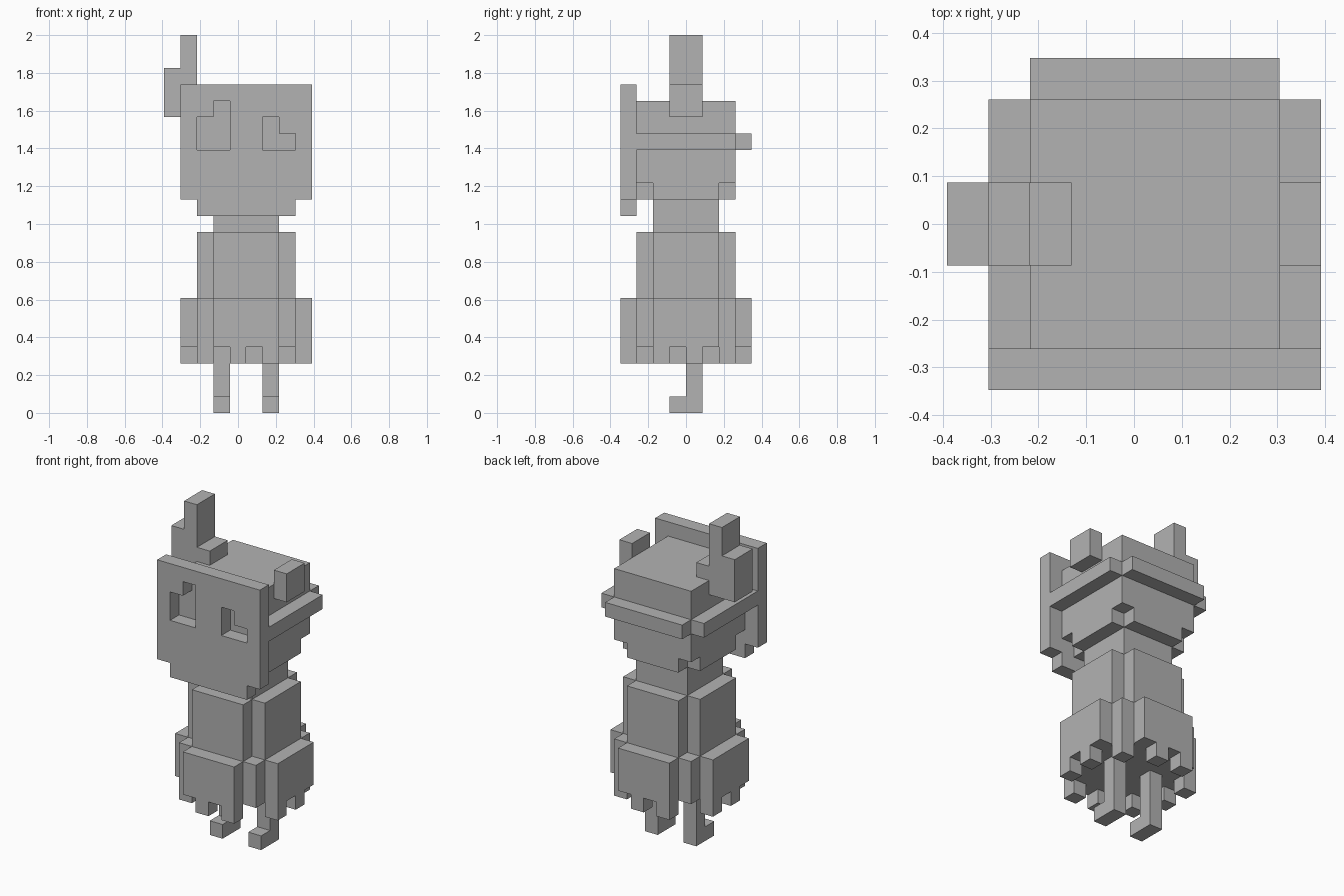
import bpy
import bmesh
from itertools import product
from mathutils import Vector

old = bpy.data.objects.get("Cube")
if old:
    bpy.data.objects.remove(old, do_unlink=True)

UNIT = 2 / 23                      # one block
ORIGIN = Vector((4.5, 4, 0))       # block-grid point that sits at x = y = 0

grey = bpy.data.materials.new("plain_grey")
grey.use_nodes = True
COLOUR = (0.448, 0.448, 0.448, 1)
grey.diffuse_color = COLOUR
grey.node_tree.nodes["Principled BSDF"].inputs["Base Color"].default_value = COLOUR


def cells(boxes):
    """All grid cells inside boxes given as (x range, y range, z range)."""
    return {c for box in boxes for c in product(*(range(*r) for r in box))}


def part(name, boxes, cuts=()):
    """One clean block shell: the boxes joined, with the cuts taken away."""
    solid = cells(boxes) - cells(cuts)
    bm = bmesh.new()
    for cell in solid:
        for axis, side in product(range(3), (0, 1)):
            step = [0, 0, 0]
            step[axis] = 2 * side - 1
            if tuple(c + s for c, s in zip(cell, step)) in solid:
                continue
            u, v = Vector(), Vector()
            u[(axis + 1) % 3] = v[(axis + 2) % 3] = 1
            base = Vector(cell)
            base[axis] += side
            corners = [base, base + u, base + u + v, base + v]
            if not side:
                corners.reverse()
            bm.faces.new([bm.verts.new((p - ORIGIN) * UNIT) for p in corners])
    bmesh.ops.remove_doubles(bm, verts=bm.verts, dist=UNIT / 100)
    bmesh.ops.dissolve_limit(bm, angle_limit=0.01, verts=bm.verts, edges=bm.edges)
    mesh = bpy.data.meshes.new(name)
    bm.to_mesh(mesh)
    bm.free()
    mesh.materials.append(grey)
    obj = bpy.data.objects.new(name, mesh)
    bpy.context.collection.objects.link(obj)
    return obj


def cross(z):
    """Square footprint with its four corner blocks missing."""
    return [((3, 7), (1, 7), z), ((2, 8), (2, 6), z)]


# Legs with forward feet
for side, x in (("right", 3), ("left", 6)):
    part(side + "_leg", [((x, x + 1), (4, 5), (0, 4)), ((x, x + 1), (3, 4), (0, 1))])

# Stepped skirt with a toothed hem, alternating round the rim
tiers = [((3, 7), (0, 8), (4, 7)), ((2, 8), (1, 7), (4, 7)), ((1, 9), (2, 6), (4, 7))]
half_hem = [(2, 1), (4, 0), (6, 0), (8, 2), (8, 4)]
hem = half_hem + [(9 - x, 7 - y) for x, y in half_hem]
part("skirt", tiers + [((x, x + 1), (y, y + 1), (3, 4)) for x, y in hem])

# Torso and neck
part("torso", cross((7, 11)))
part("neck", [((3, 7), (2, 6), (11, 13))])

# Head with notched lower corners, and its brim
part("head", cross((13, 14)) + [((2, 8), (1, 7), (14, 19))])
part("brim", [((1, 9), (1, 7), (16, 17)), ((2, 8), (7, 8), (16, 17))],
     cuts=[((2, 8), (1, 7), (16, 17))])

# Face mask with two stepped eye holes
part("mask", [((1, 9), (0, 1), (13, 20)), ((2, 8), (0, 1), (12, 13))],
     cuts=[((2, 4), (0, 1), (16, 18)), ((3, 4), (0, 1), (18, 19)),
           ((6, 7), (0, 1), (16, 18)), ((7, 8), (0, 1), (16, 17))])

# Tall stepped horn and the broken stub opposite
part("right_horn", [((0, 1), (3, 5), (18, 21)), ((1, 2), (3, 5), (18, 23)),
                    ((2, 3), (3, 5), (19, 20))])
part("left_horn_stub", [((8, 9), (3, 5), (18, 20))])
